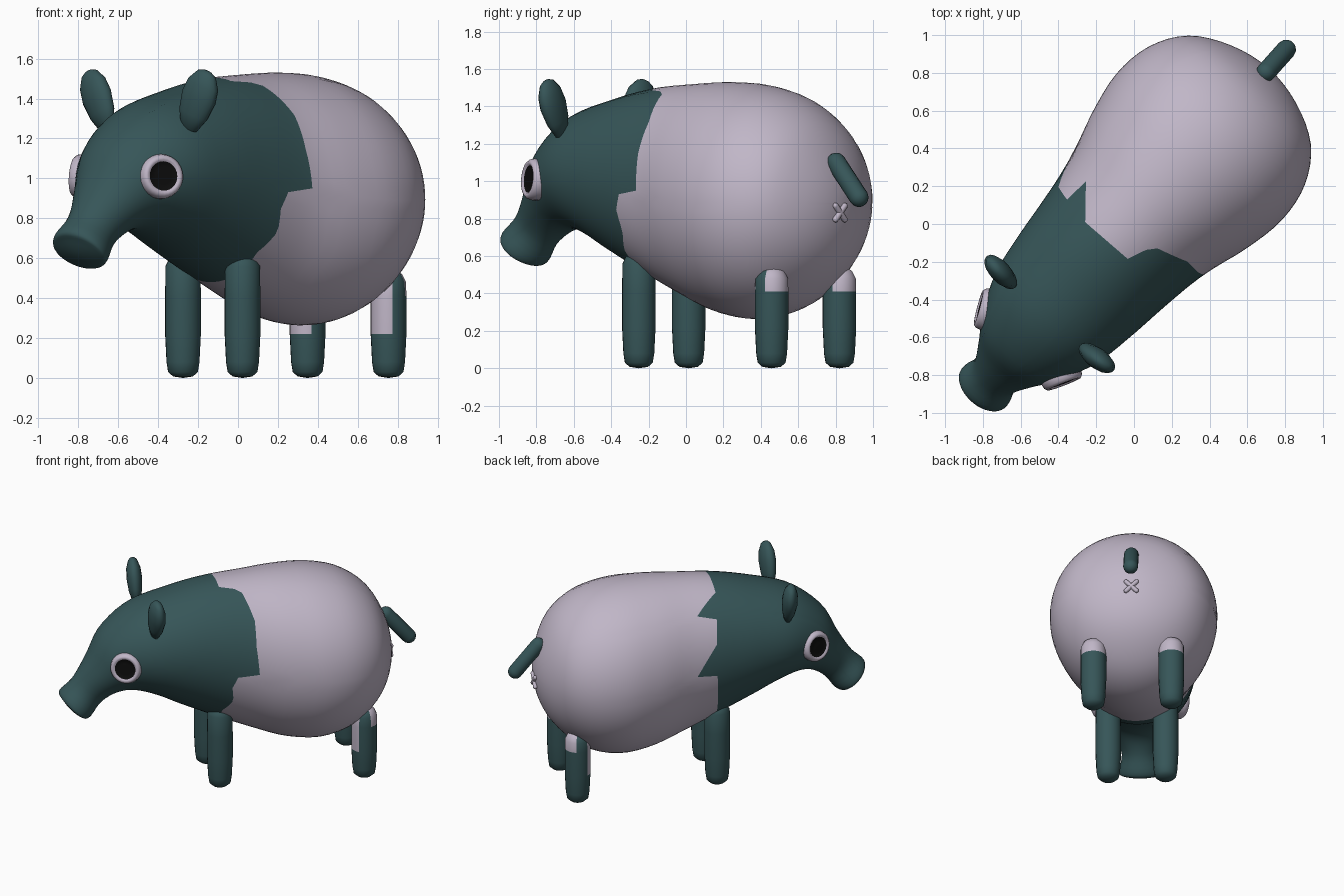
import bpy, bmesh, math
from mathutils import Matrix, Vector

old = bpy.data.objects.get("Cube")
if old:
    bpy.data.objects.remove(old, do_unlink=True)


def material(name, rgb):
    m = bpy.data.materials.new(name)
    m.use_nodes = True
    m.diffuse_color = (*rgb, 1)
    bsdf = next(n for n in m.node_tree.nodes if n.type == 'BSDF_PRINCIPLED')
    bsdf.inputs["Base Color"].default_value = (*rgb, 1)
    return m


MATS = [material("dark teal", (.037, .092, .098)),
        material("pale lavender", (.53, .47, .575)),
        material("black", (.004, .004, .004))]
TEAL, LAVENDER, BLACK = range(3)

# The animal is modelled facing local -y, then turned as a whole
TURN = Matrix.Rotation(math.radians(-41.8), 4, 'Z') @ Matrix.Translation((-.015, 0, 0))


def finish(name, bm, place=Matrix()):
    bmesh.ops.remove_doubles(bm, verts=bm.verts, dist=.0002)
    bmesh.ops.recalc_face_normals(bm, faces=bm.faces)
    me = bpy.data.meshes.new(name)
    bm.to_mesh(me)
    bm.free()
    for m in MATS:
        me.materials.append(m)
    me.shade_smooth()
    ob = bpy.data.objects.new(name, me)
    ob.matrix_world = TURN @ place
    bpy.context.collection.objects.link(ob)
    return ob


def skin(bm, rows, paint):
    """Join rows of points, each a closed loop, with painted quads."""
    loops = [[bm.verts.new(p) for p in row] for row in rows]
    n = len(loops[0])
    for i in range(len(loops) - 1):
        for j in range(n):
            k = (j + 1) % n
            f = bm.faces.new((loops[i][j], loops[i][k], loops[i + 1][k], loops[i + 1][j]))
            f.material_index = paint(i, f.calc_center_median())


def lathe(name, profile, place, paint, sides=20, squash=1):
    """Turn (radius, height) pairs around the local z axis."""
    bm = bmesh.new()
    angles = [math.tau * j / sides for j in range(sides)]
    rows = [[(r * math.cos(a), squash * r * math.sin(a), z) for a in angles] for r, z in profile]
    skin(bm, rows, paint)
    return finish(name, bm, place)


def capsule(name, start, end, radius, color):
    """Round-ended rod between two points."""
    start, end = Vector(start), Vector(end)
    axis = end - start
    arc = [math.pi / 2 * i / 5 for i in range(6)]
    prof = [(radius * math.sin(a), radius - radius * math.cos(a)) for a in arc]
    prof += [(r, axis.length - z) for r, z in reversed(prof)]
    place = Matrix.Translation(start) @ axis.to_track_quat('Z', 'Y').to_matrix().to_4x4()
    lathe(name, prof, place, lambda i, c: color, 14)


# Body stations, snout to rump: top y, top z, bottom y, bottom z, half width
STATIONS = [
    (-1.2, .615, -1.2, .615, 0),
    (-1.255, .69, -1.11, .555, .13),
    (-1.27, .74, -1.06, .56, .155),
    (-1.18, .83, -.98, .66, .135),
    (-1.08, .99, -.87, .73, .195),
    (-.97, 1.19, -.75, .74, .275),
    (-.75, 1.36, -.6, .69, .36),
    (-.45, 1.45, -.45, .61, .4),
    (-.2, 1.5, -.2, .49, .43),
    (.05, 1.52, .05, .38, .47),
    (.3, 1.53, .3, .29, .545),
    (.54, 1.515, .54, .265, .585),
    (.76, 1.45, .76, .33, .55),
    (.94, 1.31, .94, .48, .43),
    (1.05, 1.1, 1.05, .66, .225),
    (1.09, .88, 1.09, .88, 0)]
LAST = len(STATIONS) - 1


def flipped(s):
    return (s[2], s[3], s[0], s[1], -s[4])


PADDED = [flipped(STATIONS[1])] + STATIONS + [flipped(STATIONS[-2])]


def body_point(k, angle):
    """Smooth surface point at station k, angle measured from the top."""
    i = min(int(k), LAST - 1)
    t = k - i
    ty, tz, by, bz, w = (
        b + t / 2 * (c - a + t * (2 * a - 5 * b + 4 * c - d + t * (3 * (b - c) + d - a)))
        for a, b, c, d in zip(*PADDED[i:i + 4]))
    up = math.cos(angle) / 2
    return (w * math.sin(angle), (ty + by) / 2 + up * (ty - by), (tz + bz) / 2 + up * (tz - bz))


# Ragged edge of the dark coat: (degrees from the top, y)
EDGE = [(-180, -.18), (-110, -.13), (-95, -.12), (-90, .03), (-70, -.12), (-50, -.14),
        (-45, 0), (-25, -.165), (15, -.16), (22, -.02), (50, .04), (70, .035), (90, .05),
        (95, -.1), (105, -.135), (118, -.12), (135, -.18), (180, -.18)]


def edge_station(deg):
    for (a, y), (b, z) in zip(EDGE, EDGE[1:]):
        if a <= deg <= b:
            y += (z - y) * (deg - a) / (b - a)
            return 8 + (y + .2) / .25


FRONT, BACK = 34, 24
columns = [(math.radians(d), edge_station(d)) for d in range(-180, 180, 5)]
rows = [[body_point(e * i / FRONT, a) for a, e in columns] for i in range(FRONT)]
rows += [[body_point(e + (LAST - e) * i / BACK, a) for a, e in columns] for i in range(BACK + 1)]
bm = bmesh.new()
skin(bm, rows, lambda i, c: TEAL if i < FRONT else LAVENDER)
finish("body", bm)


# Legs, the hind pair with pale patches at the top
def leg_profile(top):
    return [(0, 0), (.05, .008), (.075, .03), (.083, .08), (.09, .22), (.09, .41),
            (.088, top - .06), (.068, top - .02), (.035, top), (0, top)]


def hind_paint(i, c):
    front_patch = c.y < -.05 and c.z > .22
    rear_patch = c.y > .015 and c.z > .41
    return LAVENDER if front_patch or rear_patch else TEAL


def plain(i, c):
    return TEAL


def eye_paint(i, c):
    return BLACK if i < 2 else LAVENDER


EAR = [(0, -.17), (.05, -.15), (.085, -.07), (.1, .02), (.09, .09), (.055, .145), (.025, .16), (0, .162)]
EYE = [(0, .03), (.04, .03), (.074, .028), (.08, .036), (.095, .036), (.107, .022), (.112, 0), (.11, -.06)]

for side, label in ((1, "left"), (-1, "right")):
    lathe("front_leg_" + label, leg_profile(.62), Matrix.Translation((side * .2, -.173, 0)), plain)
    lathe("hind_leg_" + label, leg_profile(.54), Matrix.Translation((side * .272, .844, 0)), hind_paint)

    # Leaf-shaped ears leaning outward
    place = Matrix.Translation((side * .335, -.66, 1.39)) @ Matrix.Rotation(side * .42, 4, 'Y')
    lathe("ear_" + label, EAR, place @ Matrix.Rotation(side * .15, 4, 'Z'), plain, 16, .55)

    # Eyes: black disc in a pale rim
    facing = Vector((side * .88, -.45, .08)).to_track_quat('Z', 'Y').to_matrix().to_4x4()
    lathe("eye_" + label, EYE, Matrix.Translation((side * .272, -.862, 1.01)) @ facing, eye_paint, 28)

    # Small cross below the tail
    capsule("rump_cross_" + label, (side * .048, 1.092, .785), (side * -.048, 1.092, .88), .016, LAVENDER)

# Tail
capsule("tail", (0, 1.03, 1.14), (0, 1.26, .875), .052, TEAL)
